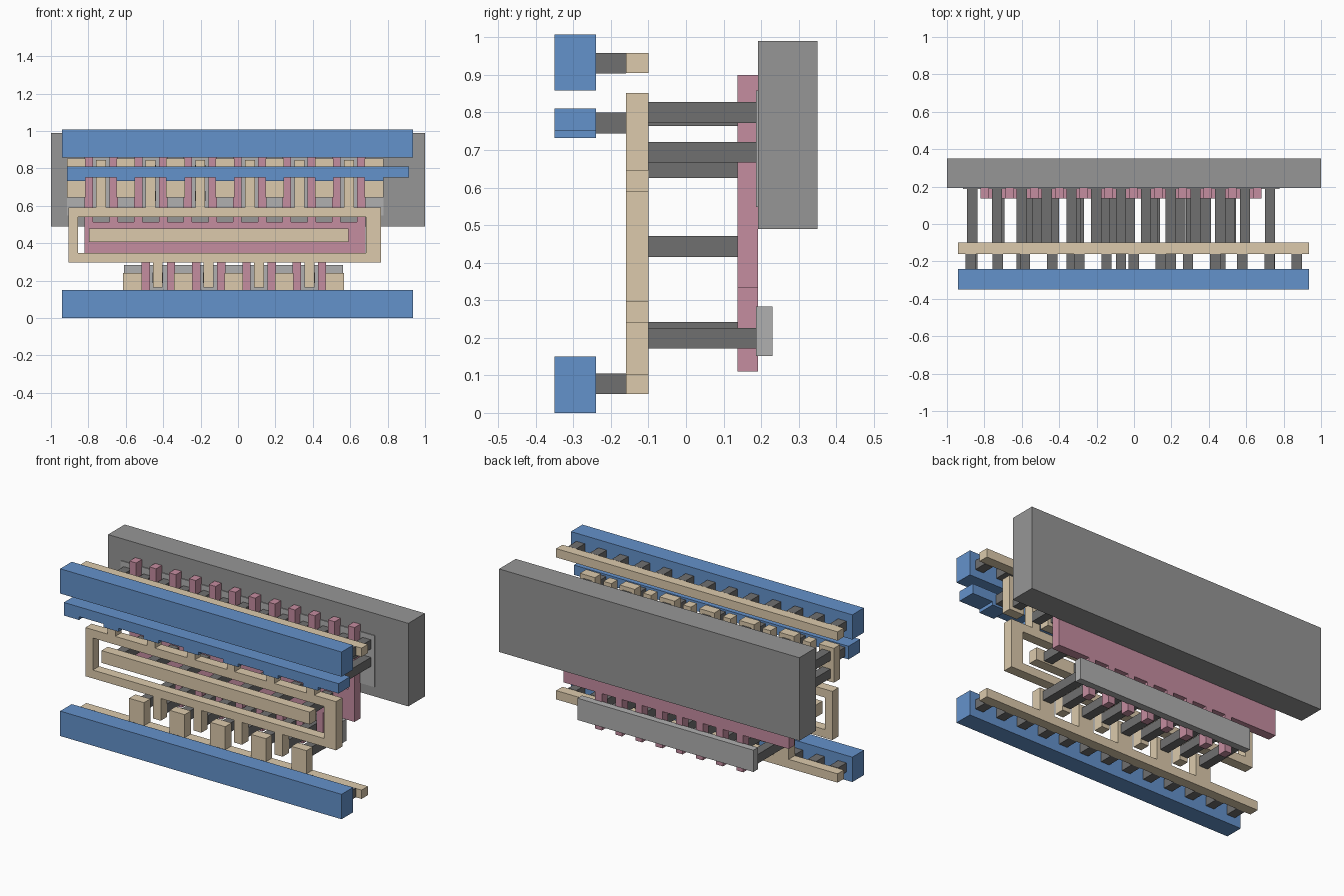
import bpy, bmesh

if "Cube" in bpy.data.objects:
    bpy.data.objects.remove(bpy.data.objects["Cube"])

# ---- layer colours ----
def mat(name, rgb):
    m = bpy.data.materials.new(name)
    m.diffuse_color = (*rgb, 1)
    m.use_nodes = True
    m.node_tree.nodes["Principled BSDF"].inputs["Base Color"].default_value = m.diffuse_color
    return m

BLUE = mat("upper_metal_blue", (0.127, 0.287, 0.597))
TAN = mat("lower_metal_tan", (0.716, 0.591, 0.413))
PINK = mat("gate_pink", (0.558, 0.266, 0.352))
DARK = mat("contact_dark_grey", (0.16, 0.16, 0.16))
GREY = mat("well_grey", (0.305, 0.305, 0.305))
LIGHT = mat("diffusion_light_grey", (0.434, 0.434, 0.434))

# ---- depth range of every layer ----
METAL_2, VIA, METAL_1 = (-0.35, -0.24), (-0.24, -0.16), (-0.16, -0.10)
GATE, DIFF, WELL = (0.137, 0.192), (0.187, 0.23), (0.192, 0.35)


def spread(first, last, n):
    return [first + (last - first) * i / (n - 1) for i in range(n)]


def extrude(bm, pts, y):
    """Extrude an x/z outline through the depth range y."""
    f = bm.faces.new([bm.verts.new((x, y[0], z)) for x, z in pts])
    new = bmesh.ops.extrude_face_region(bm, geom=[f])["geom"]
    verts = [v for v in new if isinstance(v, bmesh.types.BMVert)]
    bmesh.ops.translate(bm, verts=verts, vec=(0, y[1] - y[0], 0))


def build(name, outlines, y, material):
    bm = bmesh.new()
    for pts in outlines:
        extrude(bm, pts, y)
    bmesh.ops.recalc_face_normals(bm, faces=bm.faces)
    me = bpy.data.meshes.new(name)
    bm.to_mesh(me)
    bm.free()
    me.materials.append(material)
    ob = bpy.data.objects.new(name, me)
    bpy.context.collection.objects.link(ob)
    return ob


def rect(x0, x1, z0, z1):
    return [(x0, z0), (x1, z0), (x1, z1), (x0, z1)]


def comb(x0, x1, z0, z1, width, up=(), up_z=0, down=(), down_z=0):
    """Bar outline with teeth rising above and hanging below it."""
    h = width / 2
    pts = [(x0, z0)]
    for c in down:
        pts += [(c - h, z0), (c - h, down_z), (c + h, down_z), (c + h, z0)]
    pts += [(x1, z0), (x1, z1)]
    for c in reversed(up):
        pts += [(c + h, z1), (c + h, up_z), (c - h, up_z), (c - h, z1)]
    pts.append((x0, z1))
    out = []
    for p in [(round(x, 4), round(z, 4)) for x, z in pts]:
        if not out or p != out[-1]:
            out.append(p)
    return out


def contacts(name, xs, zs, y, s=0.0275):
    build(name, [rect(x - s, x + s, z - s, z + s) for x in xs for z in zs], y, DARK)


# ---- column positions ----
top_wide = spread(-0.865, 0.727, 7)
top_slim = spread(-0.732, 0.594, 6)
low_wide = spread(-0.564, 0.518, 5)
low_slim = spread(-0.429, 0.383, 4)
top_gates = spread(-0.797, 0.658, 12)
low_gates = spread(-0.493, 0.449, 8)
rail_vias = spread(-0.873, 0.87, 13)

# ---- back well and diffusion plates ----
build("well_block", [rect(-1, 1, 0.49, 0.99)], WELL, GREY)
build("upper_diffusion", [rect(-0.915, 0.777, 0.548, 0.858)], DIFF, LIGHT)
build("lower_diffusion", [rect(-0.61, 0.562, 0.152, 0.283)], DIFF, LIGHT)

# ---- gate bar with fingers up and down ----
build("gate_comb", [comb(-0.8195, 0.6805, 0.332, 0.515, 0.045,
                         top_gates, 0.90, low_gates, 0.11)], GATE, PINK)

# ---- lower metal: ring with slim columns, input bar, rails, wide blocks ----
build("output_ring_top", [comb(-0.905, 0.765, 0.54, 0.59, 0.053, up=top_slim, up_z=0.845)], METAL_1, TAN)
build("output_ring_bottom", [comb(-0.905, 0.765, 0.297, 0.347, 0.053, down=low_slim, down_z=0.163)], METAL_1, TAN)
build("output_ring_sides", [rect(-0.905, -0.855, 0.347, 0.54),
                            rect(0.685, 0.765, 0.347, 0.54)], METAL_1, TAN)
build("input_bar", [rect(-0.797, 0.59, 0.406, 0.48)], METAL_1, TAN)
build("upper_supply_blocks", [rect(x - 0.05, x + 0.05, 0.645, 0.852) for x in top_wide], METAL_1, TAN)
build("top_rail_lower_metal", [rect(-0.94, 0.935, 0.905, 0.958)], METAL_1, TAN)
build("bottom_rail_lower_metal", [comb(-0.94, 0.935, 0.05, 0.103, 0.1, up=low_wide, up_z=0.242)], METAL_1, TAN)

# ---- upper metal rails ----
build("top_rail", [rect(-0.94, 0.935, 0.858, 1.007)], METAL_2, BLUE)
build("bottom_rail", [rect(-0.94, 0.935, 0, 0.15)], METAL_2, BLUE)
build("middle_rail", [comb(-0.915, 0.915, 0.752, 0.811, 0.1, down=top_wide, down_z=0.732)], METAL_2, BLUE)

# ---- short vias between the two metals ----
contacts("top_rail_vias", rail_vias, [0.931], VIA)
contacts("bottom_rail_vias", rail_vias, [0.0775], VIA)
contacts("middle_rail_vias", top_wide, [0.772], VIA)

# ---- long contacts from lower metal to gates and diffusion ----
to_diff, to_gate = (-0.10, 0.187), (-0.10, 0.137)
contacts("upper_wide_contacts", top_wide, [0.80, 0.694], to_diff)
contacts("upper_slim_contacts", top_slim, [0.792, 0.653], to_diff)
contacts("lower_wide_contacts", low_wide, [0.199], to_diff)
contacts("lower_slim_contacts", low_slim, [0.215], to_diff)
contacts("gate_contacts", spread(-0.72, 0.51, 7), [0.443], to_gate)
